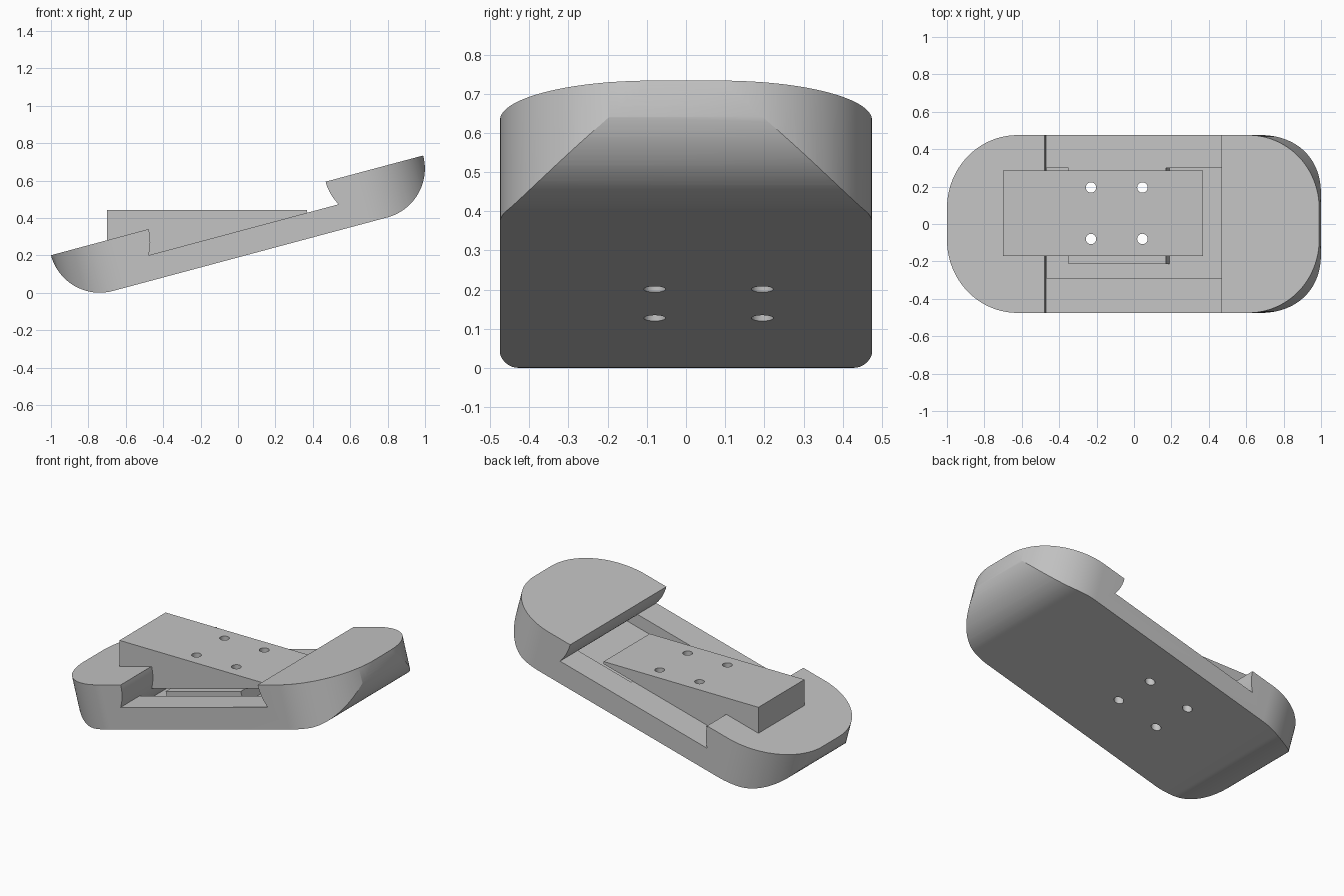
import bpy, bmesh, math
from mathutils import Matrix

cube = bpy.data.objects.get("Cube")
if cube:
    bpy.data.objects.remove(cube, do_unlink=True)

TILT = math.radians(15)
R = 0.27                 # radius of the half-round end blocks
HALF = 1.03              # half length along the tilted deck
FLOOR = -R / 2           # channel floor below the deck
POCKET = -0.212          # pocket floor below the deck
C = HALF - R             # centre of each end block
TILTED = Matrix.Translation((-0.005, 0, 0.467)) @ Matrix.Rotation(-TILT, 4, 'Y')

grey = bpy.data.materials.new("light_grey")
grey.use_nodes = True
grey.diffuse_color = (0.55, 0.55, 0.55, 1)
grey.node_tree.nodes["Principled BSDF"].inputs["Base Color"].default_value = (0.55, 0.55, 0.55, 1)


def arc(cx, cy, r, a0, a1, n):
    angles = [math.radians(a0 + (a1 - a0) * i / n) for i in range(n + 1)]
    return [(cx + r * math.cos(a), cy + r * math.sin(a)) for a in angles]


def prism(name, outline, lo, hi, axis='Y', matrix=Matrix()):
    """Extrude a 2D outline along an axis from lo to hi."""
    def place(p, t):
        return (p[0], t, p[1]) if axis == 'Y' else (p[0], p[1], t)
    bm = bmesh.new()
    face = bm.faces.new([bm.verts.new(place(p, lo)) for p in outline])
    ext = bmesh.ops.extrude_face_region(bm, geom=[face])
    moved = [g for g in ext["geom"] if isinstance(g, bmesh.types.BMVert)]
    shift = (0, hi - lo, 0) if axis == 'Y' else (0, 0, hi - lo)
    bmesh.ops.translate(bm, verts=moved, vec=shift)
    bmesh.ops.recalc_face_normals(bm, faces=bm.faces)
    bm.transform(matrix)
    me = bpy.data.meshes.new(name)
    bm.to_mesh(me)
    bm.free()
    me.materials.append(grey)
    ob = bpy.data.objects.new(name, me)
    bpy.context.scene.collection.objects.link(ob)
    return ob


def boolean(ob, cutter, operation='DIFFERENCE'):
    mod = ob.modifiers.new("cut", 'BOOLEAN')
    mod.object, mod.operation, mod.solver = cutter, operation, 'EXACT'
    bpy.context.view_layer.objects.active = ob
    bpy.ops.object.modifier_apply(modifier=mod.name)


# Tilted body: side profile with half-round ends and an undercut channel
profile = (arc(-C, 0, R, 180, 270, 32) + arc(C, 0, R, 270, 360, 32)
           + arc(C, 0, R, 180, 210, 10) + arc(-C, 0, R, 330, 360, 10))
body = prism("base_body", profile, -0.6, 0.6, matrix=TILTED)

# Rounded plan outline trims the ends
W, CR = 0.475, 0.39
plan = []
for sx, sy, start in ((1, 1, 0), (-1, 1, 90), (-1, -1, 180), (1, -1, 270)):
    plan += arc(sx * (HALF - CR), sy * (W - CR), CR, start, start + 90, 32)
trim = prism("plan_trim", plan, -0.5, 0.2, 'Z', TILTED)
boolean(body, trim, 'INTERSECT')

# Long pocket sunk in the channel floor
deep = math.degrees(math.asin(-POCKET / R))
right_end = arc(C, 0, R, 180 + deep, 210, 8)
right_end.append((right_end[-1][0] - 0.05, FLOOR + 0.03))
pocket = right_end + [(-u, w) for u, w in reversed(right_end)]
pocket_cut = prism("pocket_cutter", pocket, -0.29, 0.30, matrix=TILTED)
boolean(body, pocket_cut)

# Support plate in the pocket, flush with the channel floor
plate = prism("support_plate", [(-0.393, POCKET), (0.145, POCKET), (0.145, FLOOR), (-0.393, FLOOR)],
              -0.215, 0.30, matrix=TILTED)

# Level wedge resting on the channel floor
def floor_z(x):
    return 0.467 + FLOOR / math.cos(TILT) + (x + 0.005) * math.tan(TILT)

x0, x1, top = -0.70, 0.37, 0.443
wedge = prism("level_wedge", [(x0, floor_z(x0)), (x1, floor_z(x1)), (x1, top), (x0, top)],
              -0.17, 0.285)

# Four vertical screw holes through every part
helpers = [trim, pocket_cut]
for hx in (-0.23, 0.045):
    for hy in (-0.08, 0.195):
        hole = prism("hole_cutter", arc(hx, hy, 0.028, 0, 345, 23), -0.2, 0.8, 'Z')
        helpers.append(hole)
        for part in (body, plate, wedge):
            boolean(part, hole)

for ob in helpers:
    bpy.data.objects.remove(ob, do_unlink=True)

# Smooth the curved walls, keep edges sharp
for part in (body, plate, wedge):
    bpy.ops.object.select_all(action='DESELECT')
    part.select_set(True)
    bpy.context.view_layer.objects.active = part
    bpy.ops.object.shade_smooth_by_angle(angle=math.radians(25))
